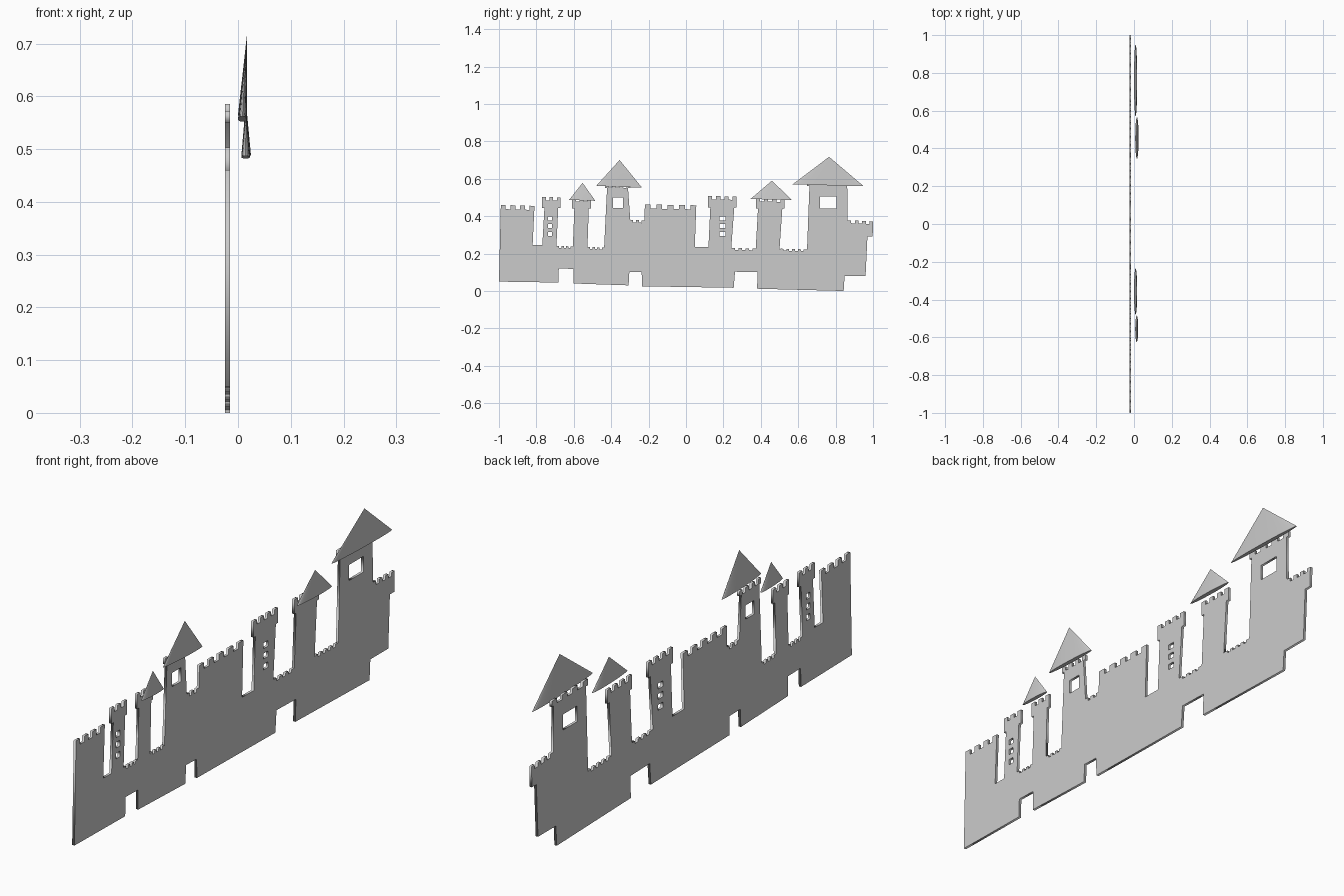
import bpy, math

if "Cube" in bpy.data.objects:
    bpy.data.objects.remove(bpy.data.objects["Cube"])


def crenel(y0, z0, y1, z1, n, depth):
    """Battlement line with n merlons running from (y0, z0) to (y1, z1)."""
    pts, m = [], 2 * n - 1
    for i in range(m):
        d = depth if i % 2 else 0
        for t in (i / m, (i + 1) / m):
            pts.append((y0 + (y1 - y0) * t, z0 + (z1 - z0) * t - d))
    return pts


def tower(foot_l, foot_r, top_l, top_r, z_foot, z_cap, z_top, n, flare=0.012, depth=0.018):
    """Tapered shaft with an overhanging battlemented cap."""
    return ([(foot_l, z_foot), (top_l, z_cap), (top_l - flare, z_cap)]
            + crenel(top_l - flare, z_top, top_r + flare, z_top - 0.003, n, depth)
            + [(top_r + flare, z_cap), (top_r, z_cap), (foot_r, z_foot - 0.005)])


def rect(y, z, w, h):
    return [(y - w / 2, z - h / 2), (y + w / 2, z - h / 2),
            (y + w / 2, z + h / 2), (y - w / 2, z + h / 2)]


# Skyline, left to right
outline = [(-1.0, 0.05)]
outline += crenel(-0.99, 0.46, -0.81, 0.455, 4, 0.022)
outline += [(-0.82, 0.247), (-0.768, 0.247)]
outline += tower(-0.768, -0.693, -0.757, -0.683, 0.247, 0.443, 0.503, 3)
outline += crenel(-0.69, 0.241, -0.605, 0.238, 4, 0.01)
outline += tower(-0.605, -0.527, -0.597, -0.52, 0.235, 0.44, 0.498, 3)
outline += crenel(-0.525, 0.235, -0.438, 0.232, 4, 0.01)
outline += tower(-0.438, -0.292, -0.422, -0.31, 0.228, 0.55, 0.572, 4)[:-1]
outline += crenel(-0.298, 0.38, -0.222, 0.377, 3, 0.013)
outline += crenel(-0.22, 0.463, 0.055, 0.458, 5, 0.022)
outline += [(0.047, 0.236), (0.12, 0.235)]
outline += tower(0.12, 0.242, 0.13, 0.258, 0.235, 0.445, 0.508, 4)
outline += crenel(0.245, 0.23, 0.373, 0.227, 4, 0.01)
outline += tower(0.373, 0.5, 0.385, 0.515, 0.228, 0.44, 0.497, 4)
outline += crenel(0.505, 0.226, 0.645, 0.222, 5, 0.01)
outline += tower(0.647, 0.86, 0.66, 0.862, 0.217, 0.56, 0.585, 4)[:-1]
outline += crenel(0.864, 0.378, 1.0, 0.372, 4, 0.015)
# Stepped right end and gateway notches along the foot
outline += [(0.998, 0.29), (0.97, 0.29), (0.96, 0.08), (0.848, 0.08), (0.843, 0.0),
            (0.38, 0.012), (0.383, 0.1), (0.262, 0.103), (0.255, 0.017),
            (-0.235, 0.025), (-0.237, 0.1), (-0.303, 0.102), (-0.307, 0.03),
            (-0.602, 0.04), (-0.602, 0.118), (-0.68, 0.12), (-0.683, 0.045)]

# Window openings
holes = [rect(-0.363, 0.472, 0.055, 0.055), rect(0.76, 0.473, 0.088, 0.062)]
for z in (0.388, 0.347, 0.304):
    holes += [rect(-0.728, z, 0.022, 0.022), rect(0.195, z, 0.03, 0.022)]

# Wall panel: filled curve stood up in the YZ plane
curve = bpy.data.curves.new("castle_wall", 'CURVE')
curve.dimensions = '2D'
curve.fill_mode = 'BOTH'
curve.extrude = 0.005
for loop in [outline] + holes:
    s = curve.splines.new('POLY')
    s.points.add(len(loop) - 1)
    for p, (y, z) in zip(s.points, loop):
        p.co = (y, z, 0, 1)
    s.use_cyclic_u = True
wall = bpy.data.objects.new("castle_wall", curve)
wall.location.x = -0.02
wall.rotation_euler = (math.pi / 2, 0, math.pi / 2)
bpy.context.collection.objects.link(wall)
bpy.context.view_layer.objects.active = wall
wall.select_set(True)
bpy.ops.object.convert(target='MESH')


def roof(name, left, right, apex, cx, rx, apex_x):
    """Flattened cone roof with a slightly tilted base."""
    bpy.ops.mesh.primitive_cone_add(vertices=32, radius1=1, radius2=0, depth=1)
    ob = bpy.context.object
    ob.name = name
    for v in ob.data.vertices:
        if v.co.z > 0:
            v.co = (apex_x, *apex)
        else:
            t = (v.co.y + 1) / 2
            v.co = (cx + rx * v.co.x, left[0] + (right[0] - left[0]) * t,
                    left[1] + (right[1] - left[1]) * t)
    bpy.ops.object.shade_smooth_by_angle(angle=math.radians(40))


# Roofs floating in front of the towers
roof("small_roof_left", (-0.625, 0.487), (-0.485, 0.482), (-0.553, 0.578), 0.0145, 0.008, 0.015)
roof("large_roof_left", (-0.48, 0.562), (-0.235, 0.552), (-0.355, 0.70), 0.0085, 0.0085, 0.016)
roof("small_roof_right", (0.345, 0.492), (0.565, 0.486), (0.46, 0.59), 0.0155, 0.009, 0.015)
roof("large_roof_right", (0.57, 0.57), (0.95, 0.56), (0.765, 0.717), 0.0085, 0.0085, 0.017)
